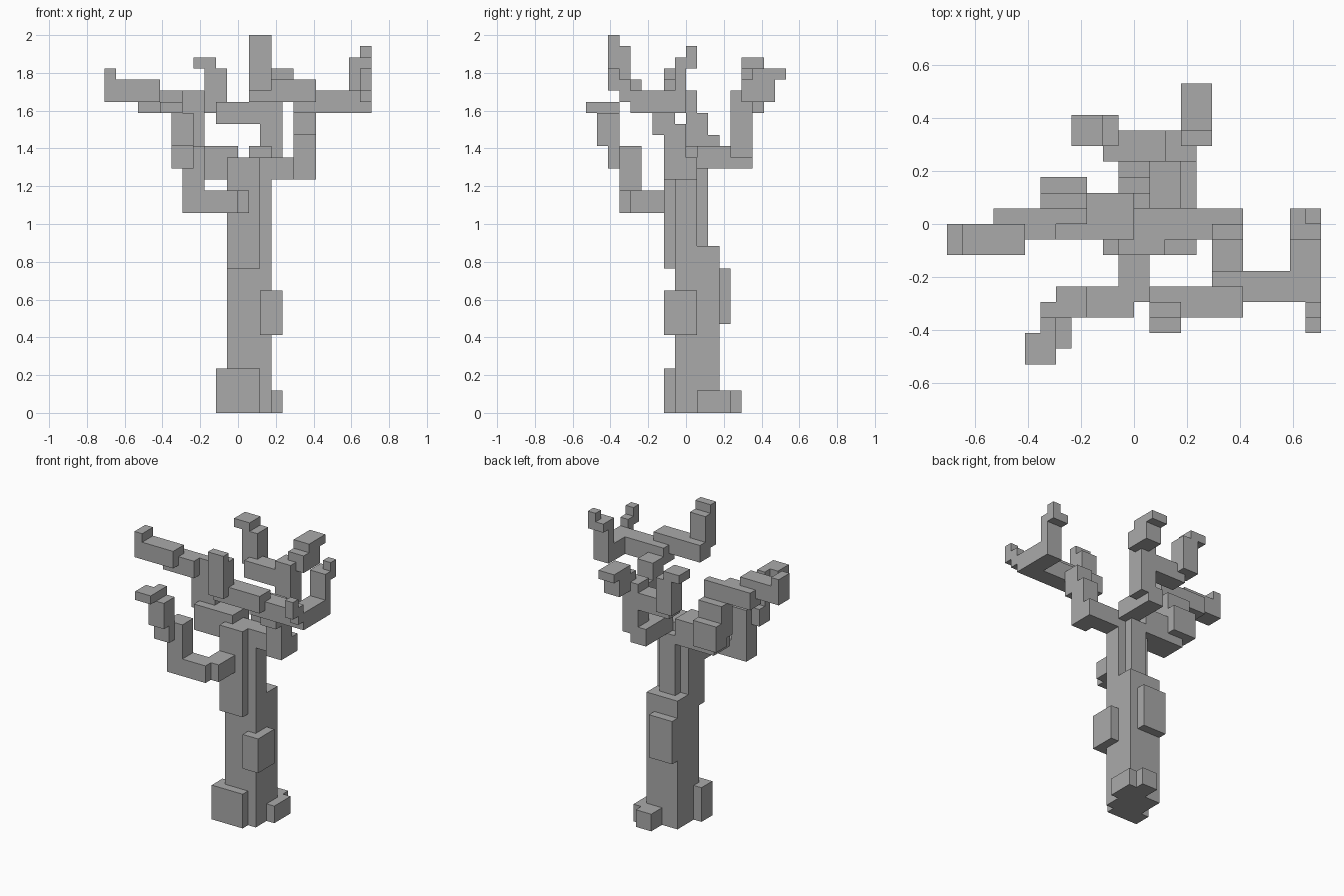
import bpy

cube = bpy.data.objects.get("Cube")
if cube:
    bpy.data.objects.remove(cube, do_unlink=True)

UNIT = 1 / 17  # edge length of one block

bark = bpy.data.materials.new("grey_bark")
bark.use_nodes = True
GREY = (0.4, 0.4, 0.4, 1)
bark.diffuse_color = GREY
bark.node_tree.nodes["Principled BSDF"].inputs["Base Color"].default_value = GREY


def block(name, x, y, z):
    """Box spanning the given block ranges along each axis."""
    bpy.ops.mesh.primitive_cube_add(size=1)
    obj = bpy.context.object
    obj.name = name
    spans = (x, y, z)
    middle = [(low + high) / 2 * UNIT for low, high in spans]
    size = [(high - low) * UNIT for low, high in spans]
    for vert in obj.data.vertices:
        vert.co = [m + c * s for m, c, s in zip(middle, vert.co, size)]
    obj.data.materials.append(bark)
    return obj


# Trunk
block("lower_trunk", x=(-1, 3), y=(-1, 3), z=(0, 15))
block("upper_trunk", x=(-1, 3), y=(-1, 1), z=(15, 23))
block("front_trunk_slab", x=(-1, 2), y=(-2, 1), z=(13, 23))
block("back_trunk_column", x=(0, 2), y=(1, 2), z=(15, 22))

# Roots and bark knots
block("front_root", x=(-2, 2), y=(-2, 0), z=(0, 4))
block("side_root", x=(2, 4), y=(1, 4), z=(0, 2))
block("back_root", x=(1, 3), y=(3, 5), z=(0, 2))
block("side_knot", x=(2, 4), y=(-2, 1), z=(7, 11))
block("back_knot", x=(-1, 2), y=(3, 4), z=(8, 13))

# Low front branch
block("front_branch_stub", x=(-1, 1), y=(-5, -2), z=(18, 20))
block("front_branch_arm", x=(-5, 0), y=(-6, -4), z=(18, 20))
block("front_branch_riser", x=(-5, -3), y=(-6, -4), z=(20, 24))
block("front_branch_elbow", x=(-6, -4), y=(-7, -5), z=(22, 24))
block("front_branch_upper", x=(-6, -4), y=(-8, -6), z=(24, 27))
block("front_branch_cap", x=(-6, -5), y=(-8, -6), z=(27, 28))
block("front_branch_tip", x=(-7, -5), y=(-9, -7), z=(27, 28))

# Long right branch
block("right_branch_base", x=(-5, 0), y=(-1, 2), z=(21, 24))
block("right_branch_lump", x=(-6, -3), y=(1, 3), z=(22, 25))
block("right_branch_riser", x=(-6, -3), y=(0, 2), z=(23, 27))
block("right_branch_shoulder", x=(-5, -3), y=(0, 1), z=(27, 29))
block("right_branch_middle", x=(-9, -5), y=(-1, 1), z=(27, 29))
block("right_branch_end", x=(-12, -7), y=(-2, 0), z=(28, 30))
block("right_branch_tip", x=(-12, -11), y=(-2, 0), z=(30, 31))

# Left branch
block("left_branch_base", x=(3, 7), y=(-1, 1), z=(21, 23))
block("left_branch_riser", x=(5, 7), y=(-2, 0), z=(21, 26))
block("left_branch_step", x=(5, 7), y=(-3, -1), z=(25, 28))
block("left_branch_arm", x=(5, 12), y=(-5, -3), z=(27, 29))
block("left_branch_return", x=(10, 12), y=(-5, 0), z=(27, 29))
block("left_branch_twig", x=(10, 12), y=(-1, 0), z=(29, 32))
block("left_twig_ledge", x=(10, 12), y=(0, 1), z=(31, 32))
block("left_twig_tip", x=(11, 12), y=(0, 1), z=(32, 33))
block("left_front_twig", x=(11, 12), y=(-6, -5), z=(28, 30))
block("left_front_twig_tip", x=(11, 12), y=(-7, -6), z=(29, 31))

# Tall crown shoot on the left branch
block("crown_arm", x=(1, 7), y=(-6, -4), z=(28, 30))
block("crown_shoot_back", x=(1, 3), y=(-6, -5), z=(29, 33))
block("crown_shoot_front", x=(1, 3), y=(-7, -6), z=(29, 34))

# Back branch with two forks
block("back_branch_base", x=(1, 3), y=(1, 6), z=(22, 24))
block("back_branch_riser", x=(2, 4), y=(4, 6), z=(23, 29))
block("back_right_arm", x=(-2, 2), y=(4, 6), z=(26, 28))
block("back_right_riser", x=(-3, -1), y=(5, 7), z=(27, 31))
block("back_right_tip", x=(-4, -2), y=(5, 7), z=(31, 32))
block("back_left_arm", x=(3, 5), y=(5, 7), z=(28, 30))
block("back_left_riser", x=(3, 5), y=(6, 8), z=(28, 31))
block("back_left_tip", x=(3, 5), y=(6, 9), z=(30, 31))
